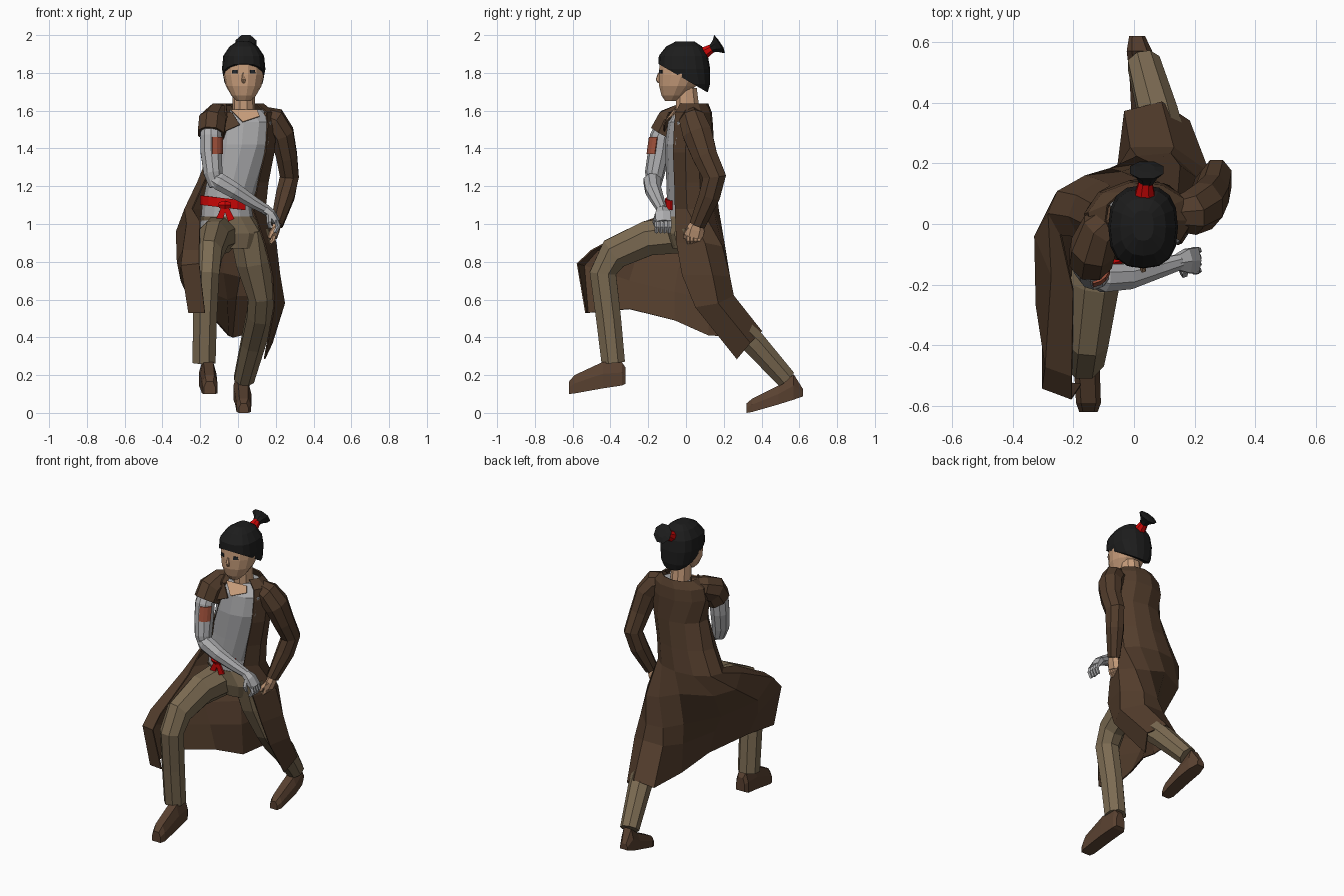
import bpy, bmesh, math
from mathutils import Vector


def material(name, r, g, b):
    m = bpy.data.materials.new(name)
    m.diffuse_color = (r, g, b, 1)
    return m


COAT = material("coat brown", 0.085, 0.046, 0.025)
PANTS = material("trouser khaki", 0.2, 0.147, 0.085)
SHOE = material("shoe brown", 0.10, 0.053, 0.03)
SKIN = material("skin", 0.58, 0.34, 0.2)
HAIR = material("hair black", 0.012, 0.012, 0.012)
RED = material("cloth red", 0.6, 0.002, 0.002)
SHIRT = material("shirt grey", 0.40, 0.40, 0.41)
METAL = material("arm grey", 0.43, 0.43, 0.44)
RUST = material("patch rust", 0.36, 0.085, 0.045)
DARK = material("eye dark", 0.02, 0.025, 0.03)


def finish(name, bm, mat):
    bmesh.ops.recalc_face_normals(bm, faces=bm.faces)
    me = bpy.data.meshes.new(name)
    bm.to_mesh(me)
    bm.free()
    me.materials.append(mat)
    ob = bpy.data.objects.new(name, me)
    bpy.context.collection.objects.link(ob)
    return ob


def skin_rings(name, rings, mat, closed=True, thick=0):
    """Bridge equal rows of points; closed rows become capped tubes."""
    bm = bmesh.new()
    rows = [[bm.verts.new(p) for p in ring] for ring in rings]
    n = len(rows[0])
    for a, b in zip(rows, rows[1:]):
        for i in range(n if closed else n - 1):
            j = (i + 1) % n
            bm.faces.new((a[i], a[j], b[j], b[i]))
    if closed:
        bm.faces.new(rows[0])
        bm.faces.new(rows[-1])
    ob = finish(name, bm, mat)
    if thick:
        s = ob.modifiers.new("thickness", "SOLIDIFY")
        s.thickness, s.offset = thick, 0
    return ob


def arc(z, cx, cy, rx, ry, a0, a1, n, power=1):
    def f(v):
        return math.copysign(abs(v) ** power, v)
    angs = [math.radians(a0 + (a1 - a0) * i / (n - 1)) for i in range(n)]
    return [Vector((cx + rx * f(math.cos(a)), cy + ry * f(math.sin(a)), z)) for a in angs]


def stack(name, levels, mat, n=12, power=1):
    """Horizontal ellipses: (z, cx, cy, rx, ry); power below 1 squares them."""
    return skin_rings(name, [arc(*l, 0, 360 - 360 / n, n, power) for l in levels], mat)


def tube(name, path, mat, n=8, ref=(1, 0, 0)):
    """Limb along a path of (x, y, z, radius along ref, radius across)."""
    pts = [Vector(p[:3]) for p in path]
    k0 = 1 / math.cos(math.pi / n)
    rings = []
    for i, p in enumerate(path):
        t = (pts[min(i + 1, len(pts) - 1)] - pts[max(i - 1, 0)]).normalized()
        u = Vector(ref)
        u = (u - t * u.dot(t)).normalized()
        v = t.cross(u)
        rings.append([pts[i] + u * p[3] * k0 * math.cos(2 * math.pi * (k + .5) / n)
                      + v * p[-1] * k0 * math.sin(2 * math.pi * (k + .5) / n) for k in range(n)])
    return skin_rings(name, rings, mat)


def plate(name, pts, mat, thick=0.006):
    bm = bmesh.new()
    bm.faces.new([bm.verts.new(p) for p in pts])
    ob = finish(name, bm, mat)
    s = ob.modifiers.new("thickness", "SOLIDIFY")
    s.thickness, s.offset = thick, 0
    return ob


def foot(name, sections):
    """Shoe from sections (x, y, bottom, top, half width)."""
    rings = []
    for x, y, b, t, w in sections:
        m = b + (t - b) * .55
        rings.append([(x - w, y, b), (x + w, y, b), (x + w, y, m),
                      (x + w * .6, y, t), (x - w * .6, y, t), (x - w, y, m)])
    return skin_rings(name, rings, SHOE)


# Torso, neck
stack("shirt", [(.98, -.055, 0, .145, .1), (1.1, -.06, 0, .13, .1), (1.25, -.02, 0, .14, .105),
                (1.42, .02, 0, .16, .112), (1.54, .03, .01, .165, .105), (1.605, .02, .03, .11, .075)], SHIRT)
stack("neck", [(1.54, .03, 0, .075, .09), (1.6, .03, .01, .06, .065), (1.72, .03, .0, .058, .06)], SKIN, 10)
plate("neck_opening", [(-.04, -.062, 1.605), (.025, -.112, 1.54), (.115, -.075, 1.57), (.1, -.055, 1.605)], SKIN)

# Sash across the front with knot and two tails
sash = [arc(z, -.06, 0, .137, .106, 160, 315, 8) for z in (1.085, 1.135)]
skin_rings("sash", [[p + Vector((0, 0, -.12 * (p.x + .06))) for p in r] for r in sash], RED, False, .008)
tube("sash_knot", [(-.1, -.112, 1.1, .015), (-.07, -.117, 1.1, .022), (-.04, -.112, 1.1, .015)], RED, 6, (0, 0, 1))
for i, (x, z) in enumerate(((-.1, 1.02), (-.035, 1.02))):
    tube(f"sash_tail_{i}", [(-.07, -.117, 1.1, .012, .006), (x, -.115, z, .018, .006)], RED, 4)

# Legs and hips
stack("hips", [(.87, -.01, .02, .11, .09), (.95, -.02, .01, .16, .105), (1.04, -.06, 0, .143, .105)], PANTS)
tube("front_leg", [(-.09, .02, .95, .1), (-.13, -.2, .925, .08, .092), (-.155, -.38, .845, .07, .085),
                   (-.165, -.44, .74, .066, .07), (-.175, -.41, .5, .063, .066), (-.18, -.385, .265, .061, .062)], PANTS)
tube("rear_leg", [(.06, .04, .97, .105), (.085, .07, .8, .095), (.125, .12, .62, .072),
                  (.117, .2, .52, .07), (.08, .36, .37, .064), (.032, .53, .18, .053)], PANTS)
foot("front_shoe", [(-.15, -.62, .10, .165, .03), (-.15, -.59, .103, .2, .041), (-.157, -.44, .13, .27, .043),
                    (-.165, -.34, .145, .27, .042), (-.165, -.32, .155, .24, .03)])
foot("rear_shoe", [(.03, .32, 0, .05, .025), (.03, .35, .005, .075, .038), (.028, .49, .045, .145, .043),
                   (.018, .57, .07, .205, .042), (.01, .62, .088, .125, .026)])

# Long open coat: arcs around the chest, then a draped skirt over both legs
rows = [arc(*l, 9) for l in (
    (1.635, .02, .03, .115, .085, 225, -45), (1.59, .02, .02, .17, .115, 242, -40),
    (1.52, .02, .02, .182, .122, 246, -42), (1.38, .02, .02, .172, .125, 225, -44),
    (1.22, -.025, .03, .188, .125, 215, -46), (1.08, -.065, .04, .215, .13, 215, -48))]
skirt = [
    [(-.2, -.22, 1.01), (-.27, -.17, 1.0), (-.325, -.04, .96), (-.26, .09, .95), (-.08, .18, .95),
     (.05, .2, .9), (.15, .19, .88), (.2, .1, .9), (.14, -.05, .9)],
    [(-.205, -.5, .86), (-.29, -.47, .86), (-.32, -.27, .8), (-.22, -.04, .76), (-.08, .14, .74),
     (.01, .22, .72), (.12, .23, .72), (.22, .14, .73), (.18, -.02, .73)],
    [(-.205, -.575, .79), (-.3, -.54, .78), (-.3, -.3, .7), (-.16, -.06, .64), (-.06, .12, .6),
     (-.01, .25, .62), (.13, .25, .62), (.245, .17, .58), (.19, .05, .56)],
    [(-.175, -.53, .53), (-.26, -.52, .53), (-.235, -.3, .55), (-.12, -.06, .49), (-.05, .12, .41),
     (-.03, .37, .4), (.09, .4, .43), (.18, .34, .37), (.14, .27, .285)]]
skin_rings("long_coat", rows + skirt, COAT, False, .008)
plate("coat_lapel", [(-.11, -.05, 1.6), (-.03, -.092, 1.59), (.01, -.116, 1.525), (-.07, -.115, 1.49)], COAT)

# Sleeved arm with its bare hand
tube("long_sleeve", [(.13, .03, 1.57, .05), (.185, .035, 1.55, .068), (.233, .06, 1.48, .062, .078),
                     (.258, .1, 1.36, .055, .066), (.272, .15, 1.25, .05, .062),
                     (.25, .125, 1.15, .05, .056), (.205, .06, .995, .032, .042)], COAT)
tube("bare_hand", [(.21, .065, 1.02, .023, .028), (.2, .05, .97, .02, .042), (.19, .04, .93, .016, .042)], SKIN, 6)
for i in range(4):
    y = .012 + .019 * i
    tube(f"bare_finger_{i}", [(.19, y, .94, .01), (.185, y, .915, .01), (.17, y, .9, .008)], SKIN, 5)
tube("bare_thumb", [(.2, .02, .98, .012), (.175, .0, .95, .011), (.165, -.005, .925, .008)], SKIN, 5)

# Torn short sleeve and artificial arm
tube("short_sleeve", [(-.05, .03, 1.585, .048), (-.11, -.02, 1.572, .066), (-.135, -.08, 1.54, .072, .078),
                      (-.143, -.115, 1.475, .07, .078)], COAT)
tube("upper_arm", [(-.14, -.1, 1.54, .05), (-.143, -.132, 1.46, .057), (-.142, -.143, 1.38, .056),
                   (-.132, -.165, 1.27, .05), (-.115, -.17, 1.2, .036)], METAL, 10)
tube("forearm", [(-.15, -.165, 1.25, .03), (-.1, -.178, 1.225, .046), (-.02, -.173, 1.178, .042),
                 (.08, -.145, 1.115, .032), (.15, -.125, 1.075, .025)], METAL, 8, (0, 1, 0))
tube("grey_palm", [(.14, -.128, 1.08, .024), (.175, -.122, 1.055, .04, .022),
                   (.205, -.12, 1.01, .043, .018)], METAL, 6, (0, 1, 0))
for i in range(4):
    y = -.153 + .022 * i
    tube(f"grey_finger_{i}", [(.2, y, 1.02, .011), (.212, y, .985, .01), (.195, y - .003, .955, .008)],
         METAL, 5, (0, 1, 0))
tube("grey_thumb", [(.165, -.15, 1.05, .013), (.165, -.165, 1.01, .011), (.17, -.155, .98, .008)], METAL, 5)
patch = [[(-.142 + .062 * math.sin(a), -.132 - .061 * math.cos(a) - (1.46 - z) * .14, z)
          for a in (.1, .5, .85, 1.25)] for z in (1.46, 1.37)]
skin_rings("arm_patch", patch, RUST, False, .008)

# Head
stack("head", [(1.65, .03, -.08, .035, .03), (1.68, .03, -.065, .065, .066), (1.73, .03, -.045, .094, .1),
               (1.79, .03, -.025, .108, .122), (1.86, .03, -.02, .108, .122), (1.93, .03, -.01, .08, .1)], SKIN, 14)
tube("nose", [(.03, -.142, 1.8, .005), (.03, -.15, 1.765, .009), (.03, -.14, 1.75, .008)], SKIN, 5)
for s in (-1, 1):
    x, a, b = .03 + s * .047, .012 * (s < 0), .012 * (s > 0)
    plate("eye", [(x - .014, -.14 + a, 1.797), (x + .014, -.14 + b, 1.797),
                  (x + .012, -.14 + b, 1.815), (x - .012, -.14 + a, 1.815)], DARK)

# Hair cap cut along a sloping hairline
hair = stack("hair", [(1.68, .03, .06, .06, .05), (1.74, .03, .02, .1, .107), (1.82, .03, -.01, .115, .138),
                      (1.89, .03, -.014, .108, .13), (1.94, .03, -.01, .075, .095), (1.966, .03, -.005, .035, .05)],
             HAIR, 16, .8)
bm = bmesh.new()
bm.from_mesh(hair.data)
bmesh.ops.bisect_plane(bm, geom=bm.verts[:] + bm.edges[:] + bm.faces[:], plane_co=(0, -.15, 1.85),
                       plane_no=(0, .58, 1), clear_inner=True)
bmesh.ops.holes_fill(bm, edges=[e for e in bm.edges if e.is_boundary])
bm.to_mesh(hair.data)
bm.free()

# Topknot
tube("hair_tie", [(.035, .08, 1.895, .036), (.038, .14, 1.932, .022)], RED, 8)
tube("topknot", [(.04, .132, 1.927, .02), (.042, .157, 1.94, .034), (.042, .178, 1.952, .056),
                 (.042, .184, 1.956, .025)], HAIR, 8)
